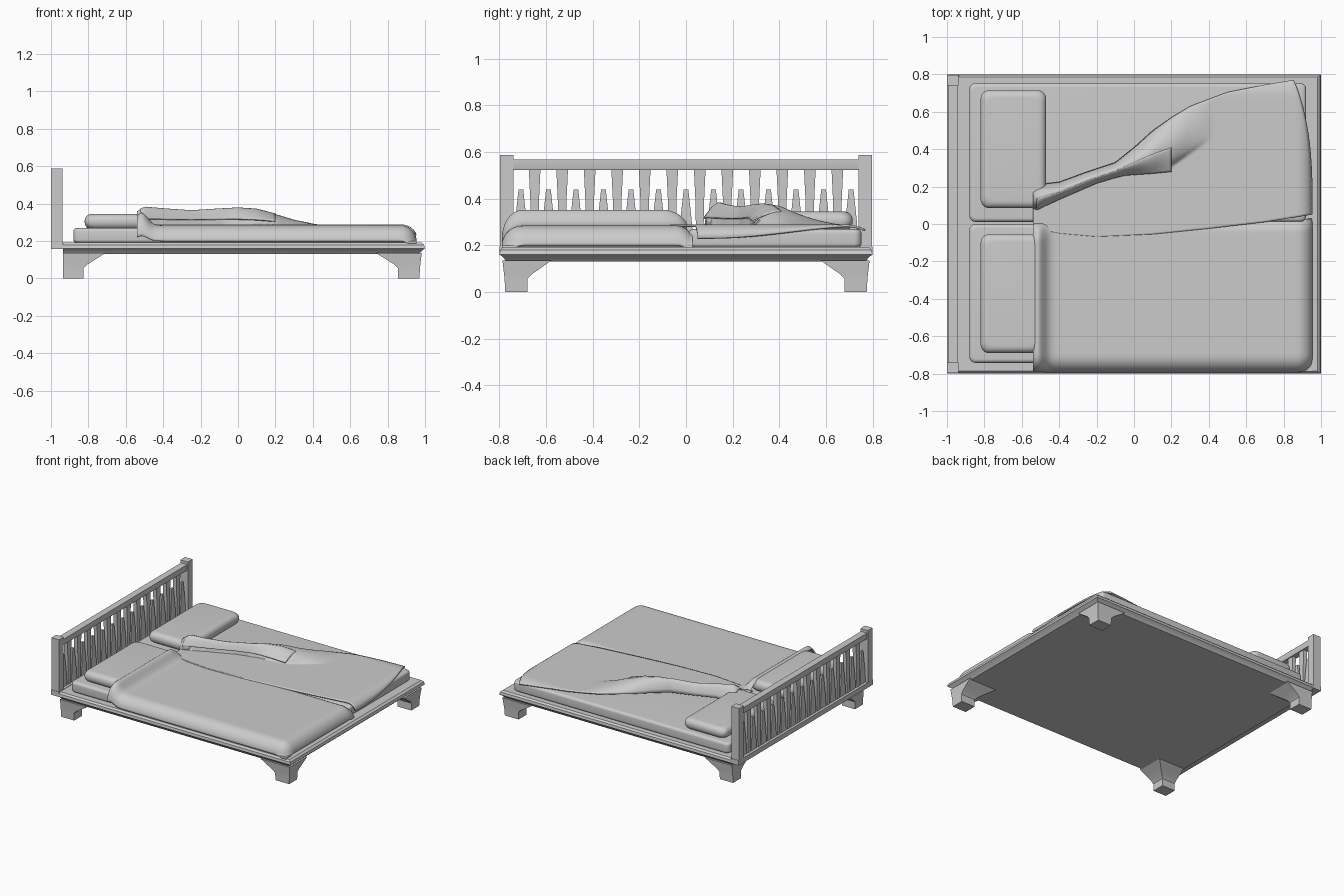
import bpy, math

if "Cube" in bpy.data.objects:
    bpy.data.objects.remove(bpy.data.objects["Cube"])

mat = bpy.data.materials.new("plain_grey")
mat.diffuse_color = (0.6, 0.6, 0.6, 1)
mat.use_nodes = True
mat.node_tree.nodes["Principled BSDF"].inputs["Base Color"].default_value = mat.diffuse_color


def make(name, verts, faces, angle=40):
    me = bpy.data.meshes.new(name)
    me.from_pydata(verts, [], faces)
    me.materials.append(mat)
    ob = bpy.data.objects.new(name, me)
    bpy.context.collection.objects.link(ob)
    bpy.ops.object.select_all(action='DESELECT')
    ob.select_set(True)
    bpy.context.view_layer.objects.active = ob
    bpy.ops.object.mode_set(mode='EDIT')
    bpy.ops.mesh.select_all(action='SELECT')
    bpy.ops.mesh.normals_make_consistent(inside=False)
    bpy.ops.object.mode_set(mode='OBJECT')
    bpy.ops.object.shade_smooth_by_angle(angle=math.radians(angle))
    return ob


def loft(name, rings, angle=40):
    """Stack of rectangles (x0, x1, y0, y1, z, corner radius), capped."""
    verts, n = [], 0
    for x0, x1, y0, y1, z, r in rings:
        seg = 5 if r else 0
        ring = []
        for q, (cx, cy) in enumerate([(x1 - r, y1 - r), (x0 + r, y1 - r),
                                      (x0 + r, y0 + r), (x1 - r, y0 + r)]):
            for i in range(seg + 1):
                a = math.pi / 2 * (q + (i / seg if seg else 0))
                ring.append((cx + r * math.cos(a), cy + r * math.sin(a), z))
        n = len(ring)
        verts += ring
    faces = [tuple(range(n))[::-1], tuple(range(len(verts) - n, len(verts)))]
    for k in range(len(rings) - 1):
        for i in range(n):
            j = (i + 1) % n
            faces.append((k*n + i, k*n + j, k*n + n + j, k*n + n + i))
    return make(name, verts, faces, angle)


def box(name, x0, x1, y0, y1, z0, z1):
    return loft(name, [(x0, x1, y0, y1, z0, 0), (x0, x1, y0, y1, z1, 0)], 30)


def cushion(name, x0, x1, y0, y1, z0, z1, e, r, steps=6):
    """Rounded slab: quarter-round edges of size e, plan corners r."""
    rings = []
    for s, zc in ((-1, z0 + e), (1, z1 - e)):
        for i in range(steps + 1):
            t = i / steps if s > 0 else 1 - i / steps
            a = t * math.pi / 2
            d = e * (1 - math.cos(a))
            rings.append((x0 + d, x1 - d, y0 + d, y1 - d, zc + s * e * math.sin(a), r))
    return loft(name, rings, 50)


def interp(pts, x):
    if x <= pts[0][0]:
        return pts[0][1]
    for (a, p), (b, q) in zip(pts, pts[1:]):
        if x <= b:
            return p + (q - p) * (x - a) / (b - a)
    return pts[-1][1]


def cloth(name, fn, nx, ny, thick):
    verts = [fn(i / nx, j / ny) for i in range(nx + 1) for j in range(ny + 1)]
    faces = [(i*(ny+1) + j, (i+1)*(ny+1) + j, (i+1)*(ny+1) + j + 1, i*(ny+1) + j + 1)
             for i in range(nx) for j in range(ny)]
    ob = make(name, verts, faces, 60)
    if ob.data.polygons[0].normal.z < 0:
        ob.data.flip_normals()
    m = ob.modifiers.new("thickness", 'SOLIDIFY')
    m.thickness, m.offset = thick, -1
    return ob


def clamp(v):
    return max(0.0, min(1.0, v))


def round_drop(dx, dy):
    d = min(1, math.hypot(clamp(dx), clamp(dy)))
    return 1 - math.sqrt(1 - d * d)


# Platform with chamfered lower edge
loft("bed_platform", [(-0.935, 0.965, -0.77, 0.77, 0.13, 0), (-0.935, 0.985, -0.785, 0.785, 0.15, 0),
                      (-0.935, 1, -0.8, 0.8, 0.16, 0), (-0.935, 0.995, -0.797, 0.797, 0.18, 0),
                      (-0.935, 0.98, -0.785, 0.785, 0.192, 0)], 25)

# Legs, flaring inward up to the platform
for sy, side in ((1, "back"), (-1, "front")):
    for sx, end, outer, inner in ((1, "foot", 0.97, 0.855), (-1, "head", 0.935, 0.825)):
        rings = []
        for z, f, o in ((0, 0, 0), (0.055, 0, 0.003), (0.075, 0.02, 0.005),
                        (0.10, 0.06, 0.008), (0.135, 0.115, 0.012)):
            ox = outer + (o if sx > 0 else 0)
            xs = sorted((sx * (inner - f), sx * ox))
            ys = sorted((sy * (0.68 - f * 0.9), sy * (0.775 + o)))
            rings.append((*xs, *ys, z, 0))
        loft(f"{end}_{side}_leg", rings, 35)

# Headboard: posts, rails, hanging slats and rising slats between them
box("headboard_bottom_rail", -1, -0.935, -0.8, 0.8, 0.158, 0.195)
for s, side in ((1, "back"), (-1, "front")):
    ys = sorted((s * 0.74, s * 0.797))
    box(f"headboard_{side}_post", -1, -0.937, *ys, 0.19, 0.587)
loft("headboard_top_rail", [(-0.99, -0.945, -0.745, 0.745, 0.522, 0), (-0.993, -0.942, -0.745, 0.745, 0.53, 0),
                            (-0.993, -0.942, -0.745, 0.745, 0.567, 0)], 30)
step = 0.118
for i in range(12):
    y = (i - 5.5) * step
    loft("hanging_slat", [(-0.982, -0.953, y - 0.015, y + 0.015, 0.19, 0),
                          (-0.982, -0.953, y - 0.019, y + 0.019, 0.40, 0),
                          (-0.982, -0.953, y - 0.025, y + 0.025, 0.525, 0)], 30)
for i in range(13):
    y = (i - 6) * step
    loft("rising_slat", [(-0.98, -0.955, y - 0.034, y + 0.034, 0.19, 0),
                         (-0.98, -0.955, y - 0.024, y + 0.024, 0.31, 0),
                         (-0.976, -0.959, y - 0.01, y + 0.01, 0.44, 0)], 30)

# Two mattresses and two pillows
cushion("back_mattress", -0.88, 0.92, 0.012, 0.752, 0.188, 0.27, 0.02, 0.03)
cushion("front_mattress", -0.88, 0.92, -0.742, -0.002, 0.188, 0.27, 0.02, 0.03)
cushion("back_pillow", -0.82, -0.47, 0.085, 0.715, 0.262, 0.345, 0.038, 0.045)
cushion("front_pillow", -0.82, -0.49, -0.69, -0.055, 0.262, 0.345, 0.038, 0.045)


# Front blanket: tucked up over the pillow edge, draped on the side and foot
def front_blanket(u, v):
    x = -0.54 + 1.495 * (0.5 - 0.5 * math.cos(math.pi * u))
    y = -0.79 + (0.79 + 0.03 * u) * (0.5 - 0.5 * math.cos(math.pi * v))
    ridge = 0.068 * math.exp(-((x + 0.515) / 0.045) ** 2)
    ridge *= clamp((0.02 - y) / 0.1) ** 0.5
    z = 0.284 + ridge
    drop = round_drop((x - 0.87) / 0.085, (-0.70 - y) / 0.09)
    seam = 0.03 * clamp((y + 0.04) / 0.06) ** 2
    z -= (0.085 + ridge * 0.6) * drop + seam
    return (x, y, z)


cloth("front_blanket", front_blanket, 70, 50, 0.012)

# Back blanket: diagonal edge thrown back into a raised fold
LOW = [(-0.54, -0.02), (-0.4, -0.05), (-0.2, -0.068), (0.1, -0.055), (0.4, -0.025), (0.7, 0.01), (0.95, 0.05)]
HIGH = [(-0.54, 0.21), (-0.4, 0.225), (-0.25, 0.28), (-0.1, 0.33), (0, 0.41), (0.1, 0.5), (0.2, 0.57),
        (0.3, 0.63), (0.5, 0.705), (0.7, 0.745), (0.85, 0.77), (0.95, 0.77)]
FOLD = [(-0.54, 0.08), (-0.4, 0.14), (-0.2, 0.225), (-0.05, 0.27), (0.2, 0.31), (0.4, 0.45), (0.6, 0.65)]
LIFT = [(-0.54, 0.07), (-0.5, 0.095), (-0.4, 0.085), (-0.25, 0.074), (-0.1, 0.084), (0, 0.09), (0.1, 0.083),
        (0.2, 0.055), (0.3, 0.025), (0.42, 0.0)]


def back_blanket(u, v):
    x = -0.54 + (1.495 - 0.1 * v ** 3) * u
    lo, hi = interp(LOW, x), interp(HIGH, x)
    y = lo + (hi - lo) * v
    fold = interp(FOLD, x)
    s = clamp((y - fold) / max(0.05, hi - fold))
    z = 0.289 + interp(LIFT, x) * math.sin(math.pi * s ** 0.75) ** 0.7 if 0 < s < 1 else 0.289
    z -= 0.072 * round_drop((x - 0.87) / 0.087, 0)
    z -= 0.02 * clamp((y - 0.68) / 0.09) ** 2
    return (x, y, z)


cloth("back_blanket", back_blanket, 90, 60, 0.01)


# Loose underside flap hanging from the raised fold along its open edge
def flap(u, v):
    x = -0.52 + 0.72 * u
    lo, hi = interp(FOLD, x), interp(HIGH, x)
    y = lo + (hi - lo) * (-0.12 + 0.5 * v)
    z = 0.296 + interp(LIFT, x) * (0.25 + 0.68 * math.sin(math.pi / 2 * v))
    return (x, y, z)


cloth("blanket_fold_flap", flap, 50, 12, 0.008)
